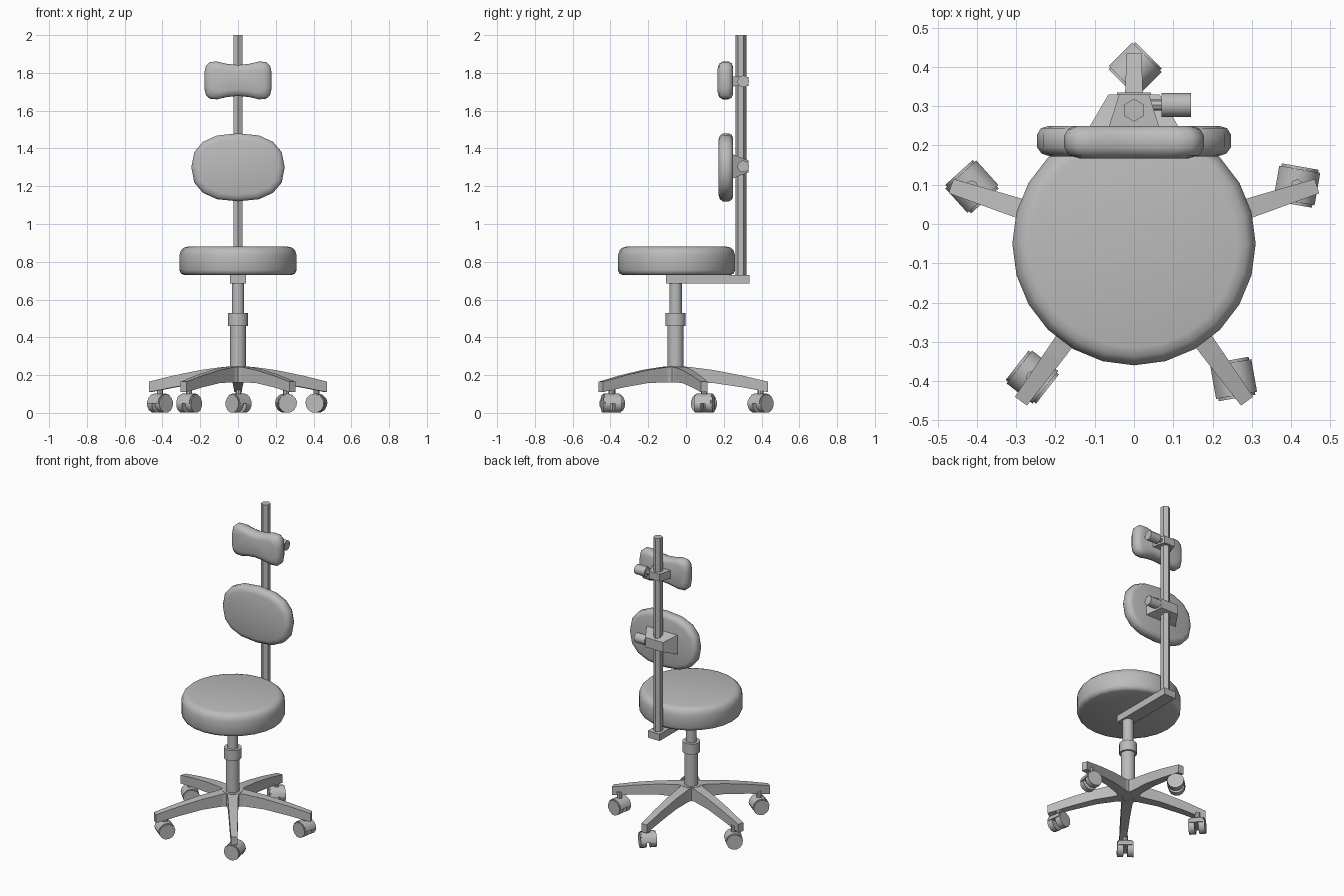
import bpy, bmesh, math
from math import sin, cos, pi, radians
from mathutils import Vector, Matrix

if "Cube" in bpy.data.objects:
    bpy.data.objects.remove(bpy.data.objects["Cube"], do_unlink=True)

grey = bpy.data.materials.new("plain_grey")
grey.use_nodes = True
COLOUR = (0.5, 0.5, 0.5, 1)
grey.diffuse_color = COLOUR
grey.node_tree.nodes["Principled BSDF"].inputs["Base Color"].default_value = COLOUR


def loft(name, rings, smooth=0):
    """Skin a list of equal-length point rings and cap both ends."""
    bm = bmesh.new()
    loops = [[bm.verts.new(p) for p in ring] for ring in rings]
    n = len(loops[0])
    for a, b in zip(loops, loops[1:]):
        for i in range(n):
            j = (i + 1) % n
            bm.faces.new((a[i], a[j], b[j], b[i]))
    bm.faces.new(loops[0])
    bm.faces.new(loops[-1])
    bmesh.ops.recalc_face_normals(bm, faces=bm.faces)
    mesh = bpy.data.meshes.new(name)
    bm.to_mesh(mesh)
    bm.free()
    mesh.materials.append(grey)
    obj = bpy.data.objects.new(name, mesh)
    bpy.context.collection.objects.link(obj)
    if smooth:
        bpy.ops.object.select_all(action='DESELECT')
        obj.select_set(True)
        bpy.context.view_layer.objects.active = obj
        bpy.ops.object.shade_smooth_by_angle(angle=radians(smooth))
    return obj


def circle(r, n, turn=0.0):
    return [(r * cos(2 * pi * i / n + turn), r * sin(2 * pi * i / n + turn)) for i in range(n)]


def rod(name, start, end, r, n=16, smooth=40, turn=0.0):
    """Straight rod between two points."""
    a, b = Vector(start), Vector(end)
    rot = (b - a).to_track_quat('Z', 'Y')
    ring = [rot @ Vector((x, y, 0)) for x, y in circle(r, n, turn)]
    return loft(name, [[a + p for p in ring], [b + p for p in ring]], smooth)


def slab(name, sections):
    """Box-like loft along y: (y, half width, bottom, top)."""
    return loft(name, [[(-w, y, lo), (w, y, lo), (w, y, hi), (-w, y, hi)]
                       for y, w, lo, hi in sections])


def cushion(name, outline, layers, place):
    """Pad: outline is inset by each layer amount at each layer depth."""
    hx = max(x for x, _ in outline)
    hy = max(y for _, y in outline)
    rings = [[place(x * (1 - d / hx), y * (1 - d / hy), h) for x, y in outline]
             for d, h in layers]
    return loft(name, rings, 60)


CY = -0.055   # y of the column

# Seat
cushion("seat", circle(0.31, 24),
        [(0.025, 0.73), (0.008, 0.737), (0, 0.755), (0, 0.835), (0.008, 0.86),
         (0.022, 0.874), (0.045, 0.88)],
        lambda x, y, h: (x, y - 0.05, h))

# Oval back pad
oval = [(math.copysign(abs(x) ** 0.83, x) * 0.247, math.copysign(abs(y) ** 0.83, y) * 0.18)
        for x, y in circle(1, 16)]
pad_layers = [(0.035, 0.172), (0.012, 0.179), (0, 0.195), (0, 0.228), (0.01, 0.244), (0.03, 0.25)]
cushion("back_pad", oval, pad_layers, lambda x, y, h: (x, h, y + 1.30))

# Waisted head pad, mirrored from one quarter
quarter = [(0.178, 0.04), (0.17, 0.078), (0.148, 0.098), (0.11, 0.1), (0.06, 0.088)]
half = quarter + [(0, 0.082)] + [(-x, y) for x, y in reversed(quarter)]
waisted = half + [(-x, -y) for x, y in half]
head_layers = [(0.04, 0.167), (0.012, 0.175), (0, 0.195), (0, 0.225), (0.01, 0.242), (0.03, 0.25)]
cushion("head_pad", waisted, head_layers, lambda x, y, h: (x, h, y + 1.76))

# Post, seat bar and gas column
rod("post", (0, 0.29, 0.73), (0, 0.29, 2.0), 0.029, 6, 0, pi / 2)
slab("seat_bar", [(-0.105, 0.043, 0.685, 0.73), (0.335, 0.043, 0.685, 0.73)])
rod("column_lower", (0, CY, 0.2), (0, CY, 0.47), 0.042)
rod("column_collar", (0, CY, 0.46), (0, CY, 0.528), 0.053)
rod("column_upper", (0, CY, 0.52), (0, CY, 0.69), 0.033)

# Pad brackets with clamp knobs
for part, z, w0, w1, h0, h1 in (("back", 1.305, 0.115, 0.065, 0.065, 0.032),
                                ("head", 1.755, 0.065, 0.038, 0.026, 0.024)):
    slab(part + "_bracket", [(0.245, w0, z - h0, z + h0), (0.33, w1, z - h1, z + h1)])
    rod(part + "_knob_shaft", (0.03, 0.303, z), (0.08, 0.303, z), 0.014, 8)
    rod(part + "_knob", (0.07, 0.303, z), (0.145, 0.303, z), 0.031, 12)

# Five-legged base
rod("base_hub", (0, CY, 0.162), (0, CY, 0.246), 0.062, 10)
for k in range(5):
    leg = slab("base_leg", [(0.03, 0.044, 0.16, 0.246), (0.075, 0.032, 0.162, 0.243),
                            (0.2, 0.028, 0.158, 0.227), (0.35, 0.024, 0.136, 0.198),
                            (0.49, 0.019, 0.11, 0.165)])
    leg.matrix_world = Matrix.Translation((0, CY, 0)) @ Matrix.Rotation(2 * pi * k / 5, 4, 'Z')

# Twin-wheel casters: x, y and rolling direction
for x, y, heading in ((0.003, 0.395, -45), (-0.413, 0.095, 42), (0.415, 0.098, -10),
                      (-0.259, -0.39, 52), (0.254, -0.395, 10)):
    place = Matrix.Translation((x, y, 0)) @ Matrix.Rotation(radians(heading), 4, 'Z')
    parts = [rod("caster_stem", (0, 0, 0.08), (0, 0, 0.14), 0.016, 8)]
    for s in (-1, 1):
        parts.append(rod("caster_wheel", (0, s * 0.012, 0.049), (0, s * 0.049, 0.049),
                         0.049, 12, 40, pi / 12))
    # Half-round hood over the wheels
    arc = [(0.053 * cos(pi * i / 6), 0.05 + 0.053 * sin(pi * i / 6)) for i in range(7)]
    parts.append(loft("caster_hood", [[(px, s * 0.042, pz) for px, pz in arc] for s in (-1, 1)], 40))
    for p in parts:
        p.matrix_world = place
